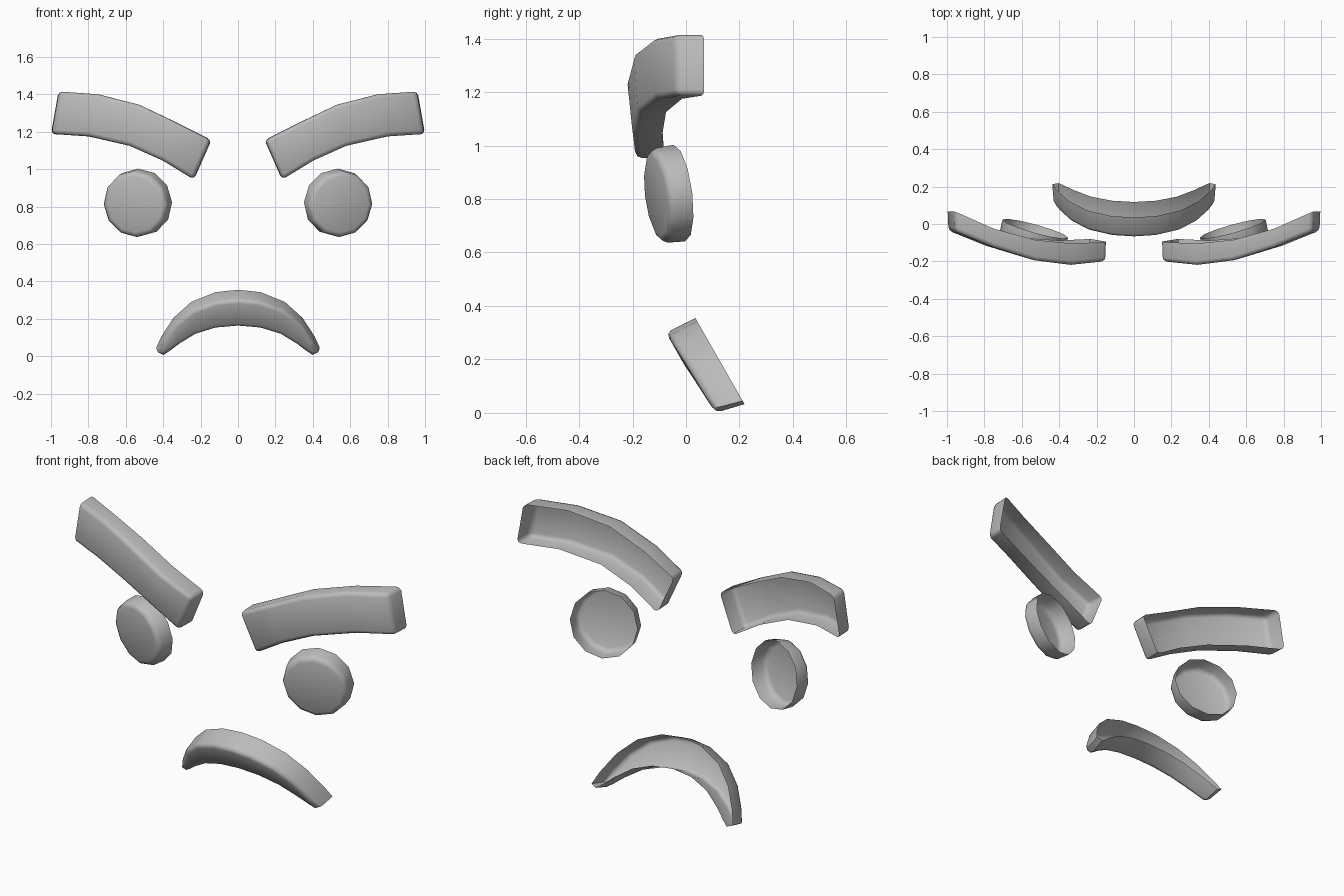
import bpy, bmesh, math
from mathutils import Vector, Matrix

if "Cube" in bpy.data.objects:
    bpy.data.objects.remove(bpy.data.objects["Cube"])

grey = bpy.data.materials.new("mid grey")
grey.diffuse_color = (0.5, 0.5, 0.5, 1)
grey.use_nodes = True
grey.node_tree.nodes["Principled BSDF"].inputs["Base Color"].default_value = grey.diffuse_color


def shell(name, front, back, bevel, corners=(), mirror=False):
    """Open-backed shell: a front cap made of strips, plus side walls to the rear rim."""
    n = len(front)
    bm = bmesh.new()
    f = [bm.verts.new(p) for p in front]
    b = [bm.verts.new(p) for p in back]
    for i in range(n // 2 - 1):
        bm.faces.new((f[i], f[i + 1], f[n - 2 - i], f[n - 1 - i]))
    for i in range(n):
        j = (i + 1) % n
        bm.faces.new((f[j], f[i], b[i], b[j]))
    # Cap winding is set so that it faces forward
    bm.normal_update()
    if bm.faces[:][0].normal.y > 0:
        bmesh.ops.reverse_faces(bm, faces=bm.faces[:])
    edges = [bm.edges.get((f[i], f[(i + 1) % n])) for i in range(n)]
    edges += [bm.edges.get((f[i], b[i])) for i in corners]
    bmesh.ops.bevel(bm, geom=edges, offset=bevel, offset_type='OFFSET',
                    segments=2, profile=0.5, affect='EDGES', clamp_overlap=True)
    me = bpy.data.meshes.new(name)
    bm.to_mesh(me)
    bm.free()
    me.materials.append(grey)
    ob = bpy.data.objects.new(name, me)
    bpy.context.collection.objects.link(ob)
    if mirror:
        m = ob.modifiers.new("mirror", 'MIRROR')
        m.use_mirror_merge = False
    bpy.ops.object.select_all(action='DESELECT')
    ob.select_set(True)
    bpy.context.view_layer.objects.active = ob
    bpy.ops.object.shade_smooth_by_angle(angle=math.radians(50))
    return ob


# Eyebrows: (x, z, front y, back y) along the top and bottom edges
top = [(0.142, 1.155, -0.2, -0.095), (0.33, 1.25, -0.22, -0.105), (0.53, 1.345, -0.195, -0.085),
       (0.75, 1.4, -0.125, -0.025), (0.96, 1.415, -0.04, 0.068)]
bottom = [(0.235, 0.945, -0.188, -0.08), (0.4, 1.045, -0.2, -0.088), (0.58, 1.125, -0.18, -0.075),
          (0.8, 1.175, -0.115, -0.015), (1.0, 1.188, -0.035, 0.068)]
ring = top + bottom[::-1]
cx, cz = 0.57, 1.2
front = [(cx + (x - cx) * 0.99, yf, z) for x, z, yf, yb in ring]
back = [(x, yb, z) for x, z, yf, yb in ring]
shell("eyebrows", front, back, 0.022, corners=(0, 4, 5, 9), mirror=True)

# Eyes: shallow twelve-sided cups turned outward and slightly down
turn = Matrix.Rotation(math.radians(15.5), 4, 'Z') @ Matrix.Rotation(math.radians(7), 4, 'X')
place = Matrix.Translation((0.528, -0.025, 0.822)) @ turn


def circle(r, y):
    return [place @ Vector((r * math.sin(a), y, r * math.cos(a)))
            for a in (math.tau * i / 12 for i in range(12))]


shell("eyes", circle(0.177, -0.092), circle(0.182, 0), 0.025, mirror=True)

# Mouth: downturned arc lying in a leaning plane; half outline of the rear rim as (x, z)
upper = [(0, 0.355), (0.12, 0.342), (0.25, 0.29), (0.345, 0.205), (0.41, 0.105), (0.437, 0.045)]
lower = [(0, 0.21), (0.12, 0.198), (0.23, 0.16), (0.32, 0.1), (0.375, 0.055), (0.405, 0.033)]


def both(half):
    return [(-x, z) for x, z in half[:0:-1]] + half


rim = both(upper) + both(lower)[::-1]
back = [(x, 0.035 + (0.355 - z) * 0.571, z) for x, z in rim]
front = [(x * 0.98, y - 0.11, z - 0.055 + 0.025 * (x / 0.43) ** 2) for x, y, z in back]
shell("mouth", front, back, 0.022)
